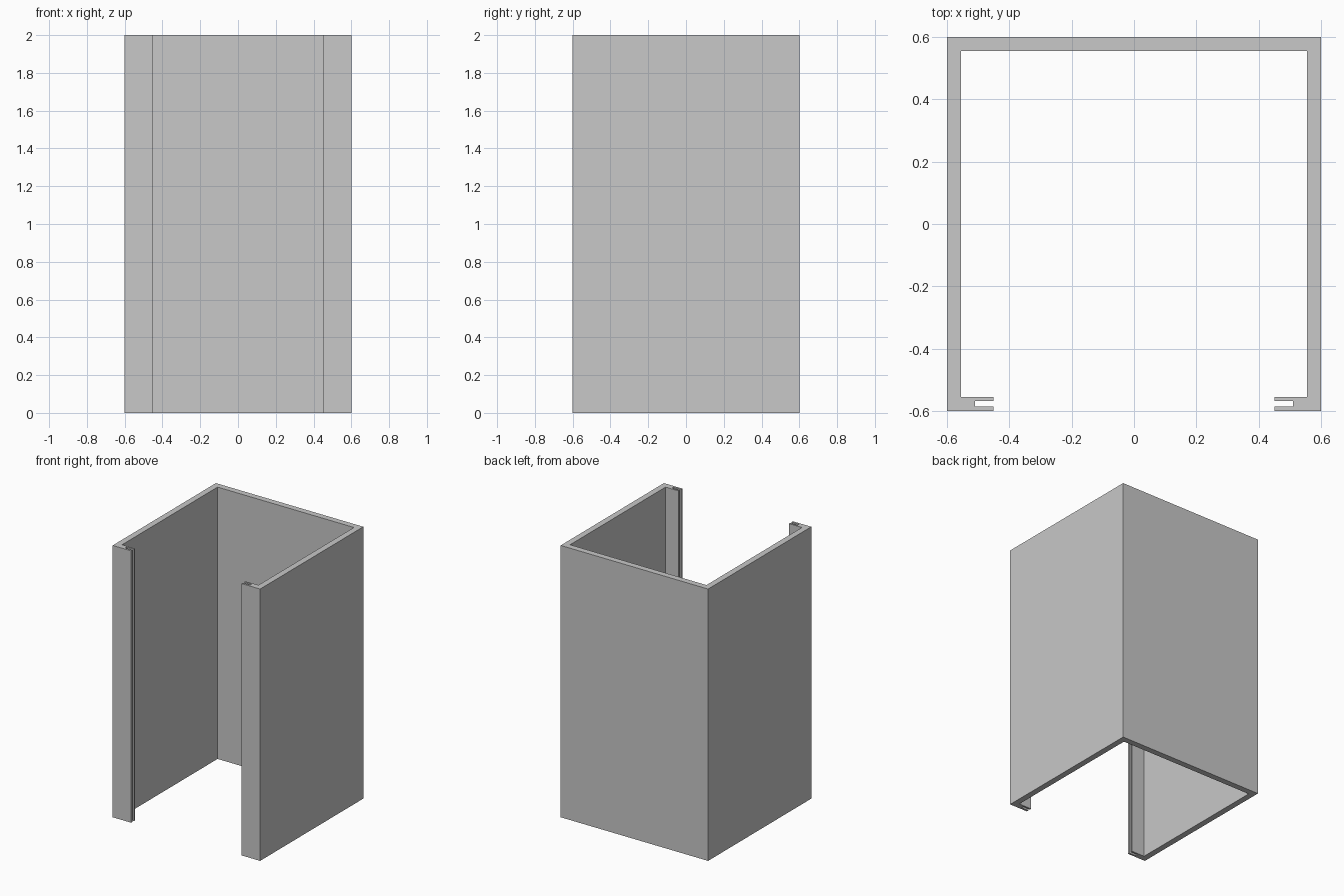
import bpy
import bmesh

cube = bpy.data.objects.get("Cube")
if cube:
    bpy.data.objects.remove(cube, do_unlink=True)

HALF = 0.6       # outer half width
INNER = 0.555    # inner half width
LIP = 0.45       # end of the front lips
SLOT = 0.51      # bottom of the grooves
HEIGHT = 2.0

# Plain grey material
grey = bpy.data.materials.new("light grey")
grey.use_nodes = True
colour = (0.58, 0.58, 0.58, 1)
grey.diffuse_color = colour
grey.node_tree.nodes["Principled BSDF"].inputs["Base Color"].default_value = colour

# Half of the channel section, from the outer back round the grooved lip
half = [
    (HALF, HALF), (HALF, -HALF), (LIP, -HALF), (LIP, -0.585),
    (SLOT, -0.585), (SLOT, -0.568), (LIP, -0.568), (LIP, -INNER),
    (INNER, -INNER), (INNER, INNER),
]
section = half + [(-x, y) for x, y in reversed(half)]

# Extrude the section into the upright channel
bm = bmesh.new()
base = bm.faces.new([bm.verts.new((x, y, 0)) for x, y in section])
top = bmesh.ops.extrude_face_region(bm, geom=[base], use_keep_orig=True)["geom"]
bmesh.ops.translate(bm, vec=(0, 0, HEIGHT),
                    verts=[v for v in top if isinstance(v, bmesh.types.BMVert)])
bmesh.ops.recalc_face_normals(bm, faces=bm.faces)

mesh = bpy.data.meshes.new("channel_housing")
bm.to_mesh(mesh)
bm.free()
mesh.materials.append(grey)
housing = bpy.data.objects.new("channel_housing", mesh)
bpy.context.collection.objects.link(housing)
